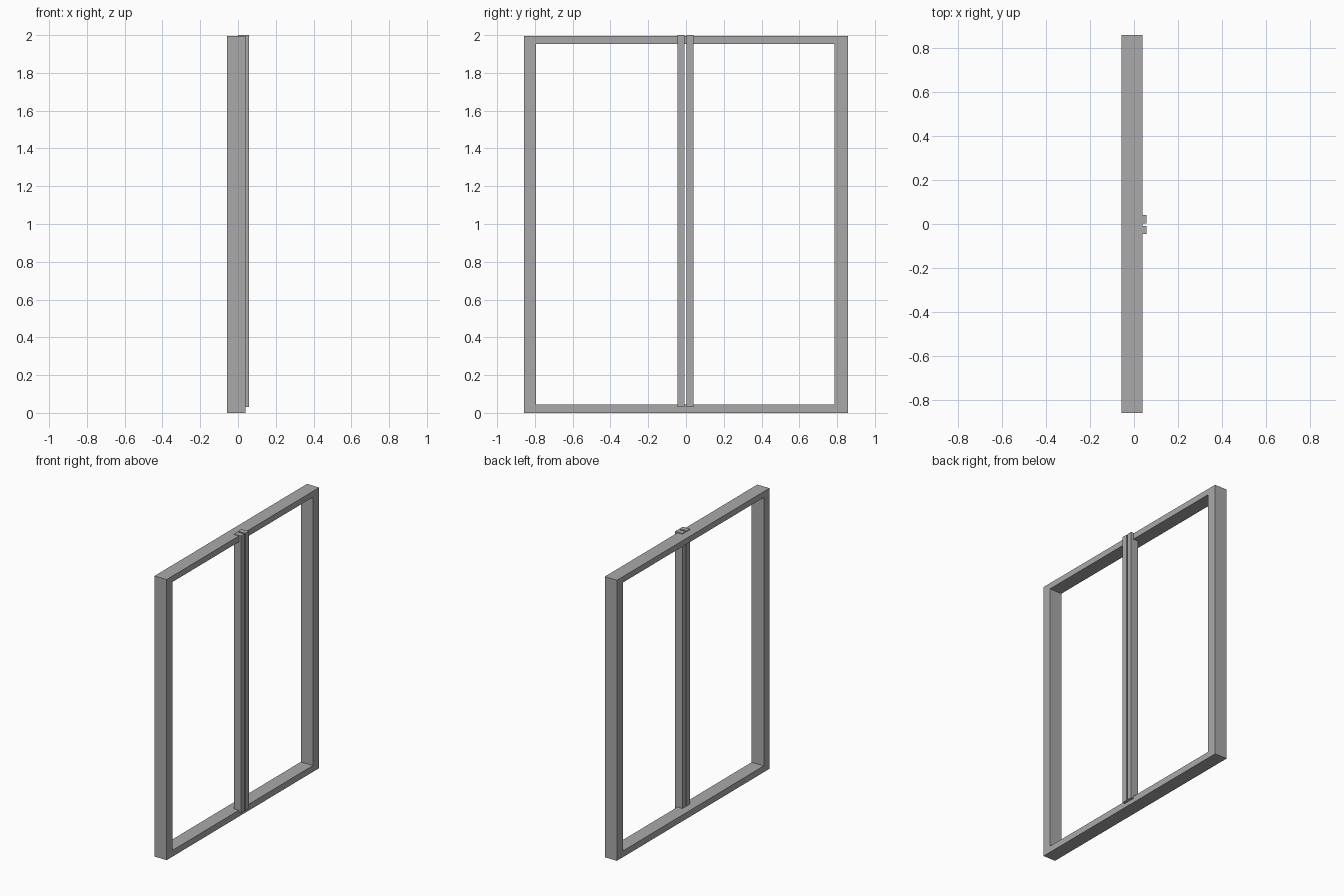
import bpy
import bmesh

if "Cube" in bpy.data.objects:
    bpy.data.objects.remove(bpy.data.objects["Cube"], do_unlink=True)

GREY = (0.4, 0.4, 0.4, 1.0)
mat = bpy.data.materials.new("plain grey")
mat.use_nodes = True
mat.diffuse_color = GREY
mat.node_tree.nodes["Principled BSDF"].inputs["Base Color"].default_value = GREY


def add_object(name, bm):
    bmesh.ops.recalc_face_normals(bm, faces=bm.faces)
    mesh = bpy.data.meshes.new(name)
    bm.to_mesh(mesh)
    bm.free()
    mesh.materials.append(mat)
    bpy.context.collection.objects.link(bpy.data.objects.new(name, mesh))


def extrude_x(bm, faces, depth):
    """Give flat faces a thickness along x."""
    result = bmesh.ops.extrude_face_region(bm, geom=faces)
    verts = [v for v in result["geom"] if isinstance(v, bmesh.types.BMVert)]
    bmesh.ops.translate(bm, verts=verts, vec=(depth, 0, 0))


def box(name, x, y, z):
    bm = bmesh.new()
    corners = [(y[0], z[0]), (y[1], z[0]), (y[1], z[1]), (y[0], z[1])]
    face = bm.faces.new([bm.verts.new((x[0], *c)) for c in corners])
    extrude_x(bm, [face], x[1] - x[0])
    add_object(name, bm)


# Outer frame: a rectangular ring, extruded through its depth
FRAME_X = (-0.057, 0.039)
outer = [(-0.857, 0), (0.857, 0), (0.857, 1.995), (-0.857, 1.995)]
inner = [(-0.793, 0.045), (0.787, 0.045), (0.787, 1.953), (-0.793, 1.953)]
bm = bmesh.new()
rings = [[bm.verts.new((FRAME_X[0], *p)) for p in loop] for loop in (outer, inner)]
ring_faces = []
for i in range(4):
    j = (i + 1) % 4
    ring_faces.append(bm.faces.new((rings[0][i], rings[0][j], rings[1][j], rings[1][i])))
extrude_x(bm, ring_faces, FRAME_X[1] - FRAME_X[0])
add_object("outer_frame", bm)

# Twin centre bars with a narrow gap, standing proud of the frame
for name, y in (("front_centre_bar", (-0.046, -0.008)), ("back_centre_bar", (0.002, 0.04))):
    box(name, (0.0, 0.057), y, (0.03, 2.0))
